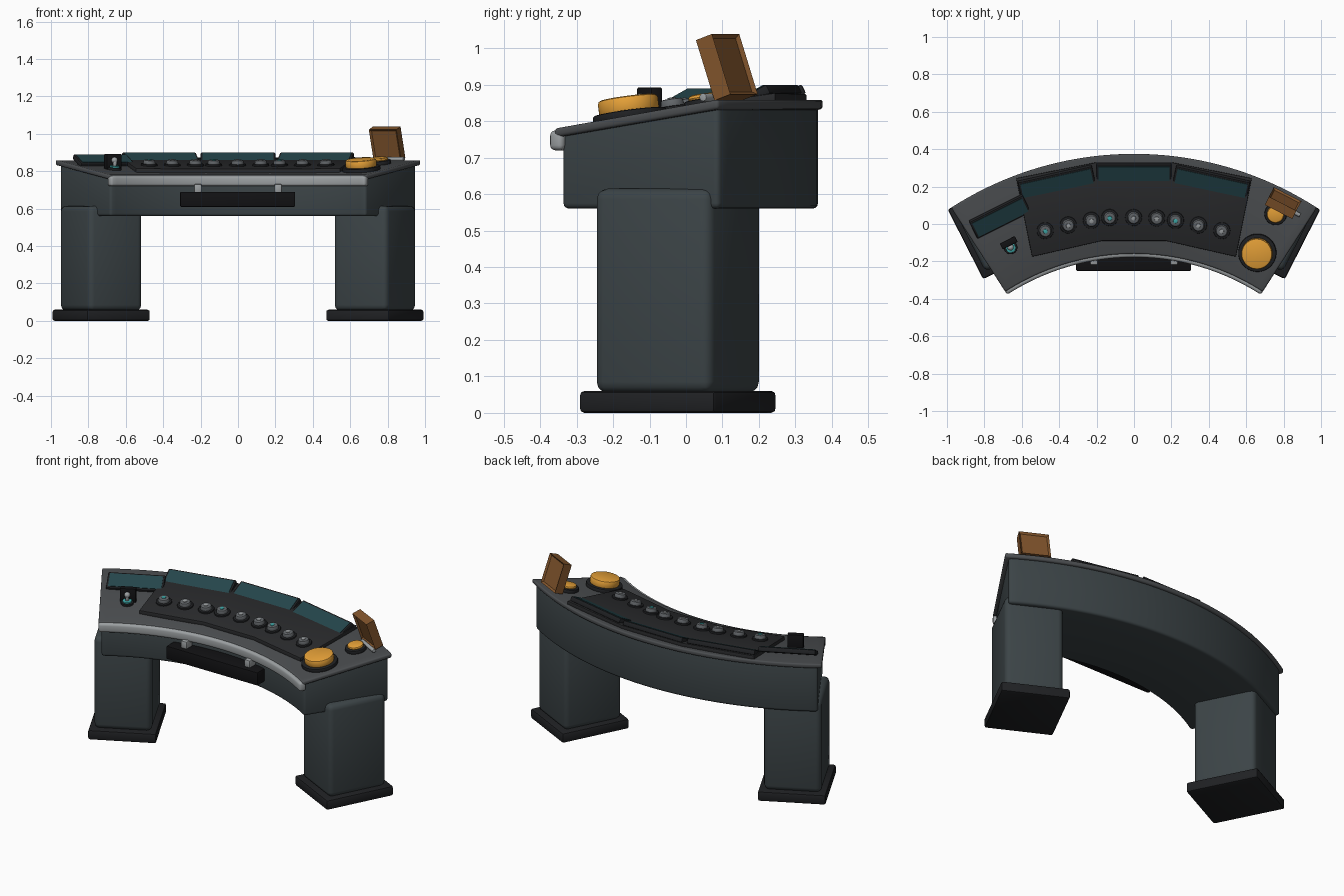
import bpy, bmesh
from math import radians, atan2, hypot, sin, cos, atan
from mathutils import Matrix

if "Cube" in bpy.data.objects:
    bpy.data.objects.remove(bpy.data.objects["Cube"])

CY = -1.43                      # y of the arc centre shared by the whole desk
R0, R1 = 1.265, 1.805           # inner and outer desk radius
Z0, Z1 = 0.78, 0.86             # worktop height at those radii
SLOPE = atan((Z1 - Z0) / (R1 - R0))
COL = {
    "body": (0.045, 0.058, 0.063, 1), "top": (0.07, 0.075, 0.08, 1),
    "dark": (0.014, 0.015, 0.017, 1), "panel": (0.022, 0.023, 0.025, 1),
    "black": (0.006, 0.006, 0.007, 1), "metal": (0.33, 0.35, 0.36, 1),
    "knob": (0.12, 0.13, 0.14, 1), "teal": (0.018, 0.06, 0.07, 1),
    "glow": (0.05, 0.4, 0.4, 1), "yellow": (0.8, 0.36, 0.04, 1),
    "brown": (0.22, 0.09, 0.025, 1),
}
MATS = {}


def mat(key):
    if key not in MATS:
        MATS[key] = bpy.data.materials.new(key)
        MATS[key].diffuse_color = COL[key]
    return MATS[key]


def finish(name, bm, color, matrix=Matrix(), bevel=0.0, seg=3):
    bmesh.ops.recalc_face_normals(bm, faces=bm.faces)
    me = bpy.data.meshes.new(name)
    bm.to_mesh(me)
    bm.free()
    ob = bpy.data.objects.new(name, me)
    bpy.context.collection.objects.link(ob)
    ob.matrix_world = matrix
    me.materials.append(mat(color))
    bpy.ops.object.select_all(action='DESELECT')
    ob.select_set(True)
    bpy.context.view_layer.objects.active = ob
    if bevel:
        m = ob.modifiers.new("bevel", 'BEVEL')
        m.width, m.segments, m.limit_method = bevel, seg, 'ANGLE'
        m.angle_limit = radians(40)
        bpy.ops.object.modifier_apply(modifier=m.name)
    bpy.ops.object.shade_smooth_by_angle(angle=radians(35))
    return ob


def arc_sweep(name, profile, half_deg, color, bevel, n=40):
    """Sweep an (r, z) profile around the desk centre."""
    bm = bmesh.new()
    rings = []
    for i in range(n + 1):
        a = radians(half_deg) * (2 * i / n - 1)
        rings.append([bm.verts.new((r * sin(a), CY + r * cos(a), z)) for r, z in profile])
    k = len(profile)
    for p, q in zip(rings, rings[1:]):
        for j in range(k):
            bm.faces.new((p[j], p[(j + 1) % k], q[(j + 1) % k], q[j]))
    bm.faces.new(rings[0])
    bm.faces.new(rings[-1])
    return finish(name, bm, color, bevel=bevel)


def surf(x, y):
    return Z0 + (hypot(x, y - CY) - R0) * (Z1 - Z0) / (R1 - R0)


def frame(x, y, lift=0.0, tilt=SLOPE, turn=None, z=None):
    """Local frame on the worktop: y points outward, z away from it."""
    a = -atan2(x, y - CY) if turn is None else turn
    h = surf(x, y) + lift if z is None else z
    return Matrix.Translation((x, y, h)) @ Matrix.Rotation(a, 4, 'Z') @ Matrix.Rotation(tilt, 4, 'X')


def box(name, size, color, matrix, offset=(0, 0, 0), bevel=0.0, seg=2):
    bm = bmesh.new()
    bmesh.ops.create_cube(bm, size=1)
    bmesh.ops.scale(bm, vec=size, verts=bm.verts)
    bmesh.ops.translate(bm, vec=offset, verts=bm.verts)
    return finish(name, bm, color, matrix, bevel, seg)


def disc(name, r, z0, z1, color, matrix, bevel=0.004, r2=None):
    bm = bmesh.new()
    bmesh.ops.create_cone(bm, cap_ends=True, segments=32, radius1=r,
                          radius2=r if r2 is None else r2, depth=z1 - z0)
    bmesh.ops.translate(bm, vec=(0, 0, (z0 + z1) / 2), verts=bm.verts)
    return finish(name, bm, color, matrix, bevel, 2)


# Curved body, worktop and front bumper
arc_sweep("desk_body", [(1.285, 0.56), (1.792, 0.56), (1.792, 0.845), (1.285, 0.77)], 32.1, "body", 0.015)
arc_sweep("worktop", [(R0 + .005, Z0 - .025), (R1, Z1 - .027), (R1, Z1), (R0 + .005, Z0)], 32.8, "top", 0.009)
arc_sweep("front_bumper", [(1.252, 0.72), (1.295, 0.72), (1.295, 0.775), (1.252, 0.775)], 32.8, "metal", 0.014)

# Legs with foot plates
for side, s in (("left", -1), ("right", 1)):
    m = frame(s * 0.732, -0.0225, tilt=0, turn=-s * radians(27), z=0)
    box(side + "_leg", (0.322, 0.358, 0.56), "body", m, (0, 0, 0.335), 0.03, 3)
    box(side + "_foot", (0.38, 0.418, 0.06), "dark", m, (0, 0, 0.03), 0.012)

# Keyboard drawer and its brackets
box("drawer", (0.615, 0.14, 0.08), "black", Matrix.Translation((-0.002, -0.18, 0.65)), bevel=0.006)
for side, s in (("left", -1), ("right", 1)):
    box(side + "_drawer_bracket", (0.04, 0.06, 0.05), "metal",
        Matrix.Translation((s * 0.214, -0.19, 0.707)), bevel=0.008)

# Dark control panel in three flat sections
bm = bmesh.new()
cols = []
for (xf, yf), (xb, yb) in (((-.545, -.175), (-.63, .245)), ((-.17, -.09), (-.2, .33)),
                           ((.17, -.09), (.2, .33)), ((.545, -.175), (.63, .245))):
    cols.append([bm.verts.new((x, y, surf(x, y) + h))
                 for x, y, h in ((xf, yf, -.01), (xb, yb, -.01), (xb, yb, .02), (xf, yf, .02))])
for p, q in zip(cols, cols[1:]):
    for j in range(4):
        bm.faces.new((p[j], p[(j + 1) % 4], q[(j + 1) % 4], q[j]))
bm.faces.new(cols[0])
bm.faces.new(cols[-1])
finish("control_panel", bm, "panel", bevel=0.004, seg=2)

# Tilted screens with dark housings
for name, x, y, z, w, deg in (("left_screen", -.412, .215, .876, .405, 12.5),
                              ("middle_screen", 0, .267, .876, .40, 0),
                              ("right_screen", .412, .215, .876, .405, -12.5),
                              ("side_screen", -.715, .035, .866, .32, 26.5)):
    m = frame(x, y, tilt=radians(27), turn=radians(deg), z=z)
    box(name + "_housing", (w, 0.112, 0.028), "dark", m, (0, 0, -0.014), 0.006)
    box(name, (w - 0.022, 0.09, 0.006), "teal", m, (0, 0, 0.0))

# Row of nine rotary knobs
for i, (x, y) in enumerate(((-.475, -.035), (-.352, -.005), (-.228, .02), (-.13, .035), (-.002, .035),
                            (.122, .032), (.222, .02), (.345, -.005), (.47, -.035))):
    m = frame(x, y, 0.02)
    disc("knob_ring_%d" % i, 0.045, -0.004, 0.01, "dark", m)
    disc("knob_%d" % i, 0.034, 0.008, 0.03, "knob", m, r2=0.029)
    disc("knob_cap_%d" % i, 0.012, 0.028, 0.034, "glow" if i in (0, 3, 6) else "metal", m, 0.002)

# Big and small push buttons
for name, x, y, ring, r, h in (("big_button", .66, -.153, .102, .083, .06),
                               ("small_button", .758, .055, .06, .046, .035)):
    m = frame(x, y)
    disc(name + "_ring", ring, -0.005, 0.02, "dark", m, 0.006)
    disc(name, r, 0.015, h, "yellow", m, 0.01)

# Raised button cover with recessed faces, and its hinge
bm = bmesh.new()
bmesh.ops.create_cube(bm, size=1)
bmesh.ops.scale(bm, vec=(0.165, 0.052, 0.175), verts=bm.verts)
bm.normal_update()
for f in [f for f in bm.faces if abs(f.normal.y) > 0.9]:
    bmesh.ops.inset_region(bm, faces=[f], thickness=0.014, depth=0)
    bmesh.ops.translate(bm, vec=f.normal * -0.01, verts=f.verts)
finish("button_cover", bm, "brown", frame(.797, .112, tilt=radians(19), turn=radians(-27), z=.948))
hinge = frame(.822, .082, 0.018) @ Matrix.Rotation(radians(90), 4, 'Y')
disc("cover_hinge", 0.011, -0.075, 0.075, "metal", hinge, 0.002)

# Small lever switch on the left
m = frame(-.67, -.1, tilt=0)
box("switch_block", (0.09, 0.035, 0.085), "black", m, (0, 0, 0.037), 0.005)
m = frame(-.66, -.125)
disc("switch_base", 0.036, -0.004, 0.012, "dark", m)
disc("switch_ring", 0.026, 0.01, 0.02, "glow", m, 0.003)
disc("switch_stem", 0.01, 0.015, 0.045, "metal", m, 0.002)
bm = bmesh.new()
bmesh.ops.create_uvsphere(bm, u_segments=20, v_segments=12, radius=0.017)
finish("switch_ball", bm, "metal", frame(-.66, -.125, 0.05))

for m in bpy.data.materials:
    if m.users and not m.is_grease_pencil:
        m.use_nodes = True
        m.node_tree.nodes["Principled BSDF"].inputs["Base Color"].default_value = m.diffuse_color
